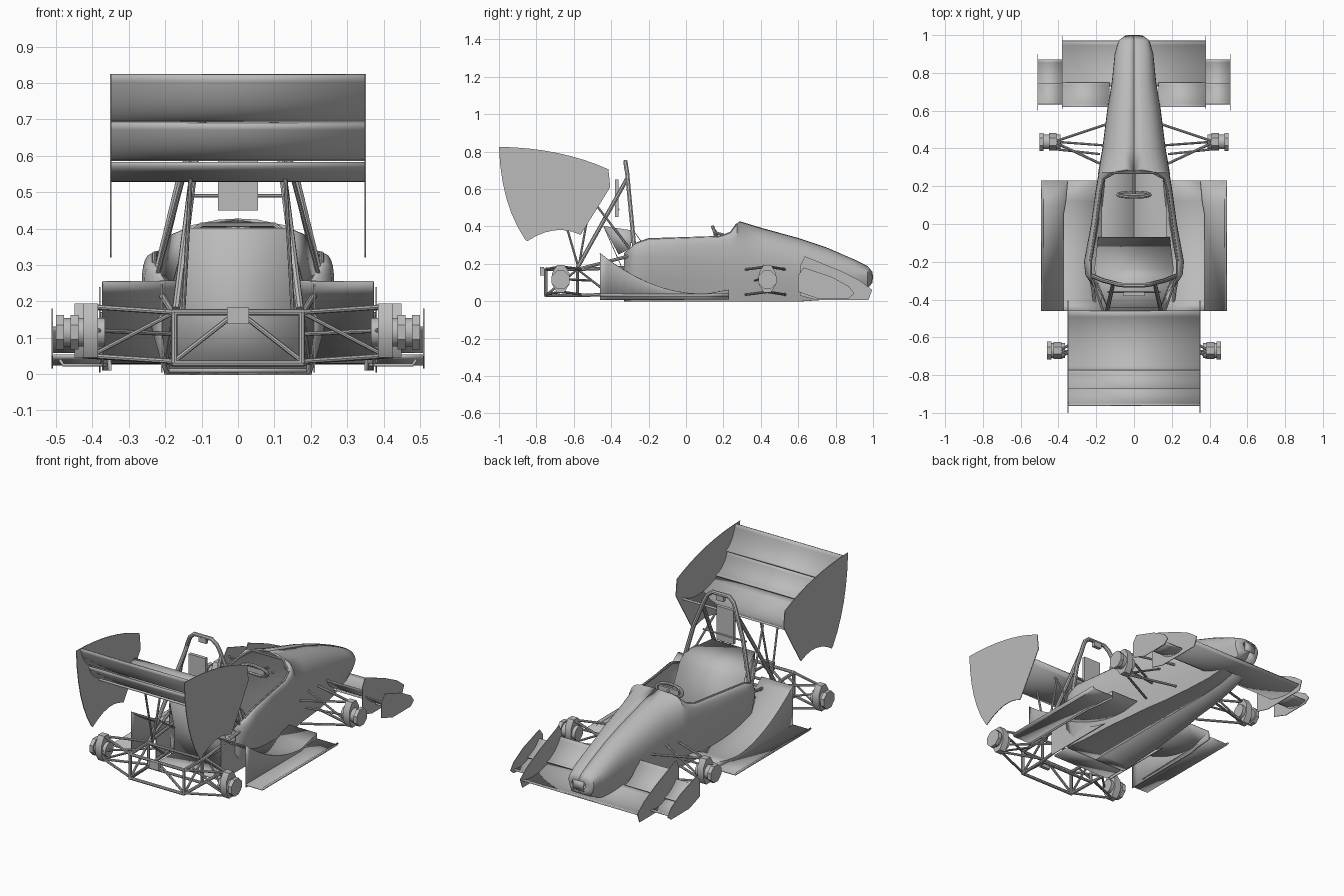
import bpy, bmesh, math
from mathutils import Vector, Matrix

cube = bpy.data.objects.get("Cube")
if cube:
    bpy.data.objects.remove(cube, do_unlink=True)

grey = bpy.data.materials.new("plain_grey")
grey.use_nodes = True
grey.diffuse_color = (0.5, 0.5, 0.5, 1)
grey.node_tree.nodes["Principled BSDF"].inputs["Base Color"].default_value = (0.5, 0.5, 0.5, 1)
SIDES = (("left", 1), ("right", -1))


def add(name, bm, thick=0, smooth=True):
    bmesh.ops.recalc_face_normals(bm, faces=bm.faces)
    mesh = bpy.data.meshes.new(name)
    bm.to_mesh(mesh)
    bm.free()
    mesh.materials.append(grey)
    ob = bpy.data.objects.new(name, mesh)
    bpy.context.collection.objects.link(ob)
    if thick:
        mod = ob.modifiers.new("thickness", "SOLIDIFY")
        mod.thickness = thick
        mod.offset = 0
    if smooth:
        bpy.ops.object.select_all(action="DESELECT")
        ob.select_set(True)
        bpy.context.view_layer.objects.active = ob
        bpy.ops.object.shade_smooth_by_angle(angle=math.radians(35))
    return ob


def grid(name, rows, thick=0.004):
    bm = bmesh.new()
    vs = [[bm.verts.new(p) for p in row] for row in rows]
    for a, b in zip(vs, vs[1:]):
        for i in range(len(a) - 1):
            bm.faces.new((a[i], a[i + 1], b[i + 1], b[i]))
    bmesh.ops.remove_doubles(bm, verts=bm.verts, dist=1e-5)
    return add(name, bm, thick)


def sheet(name, prof, x0, x1, thick=0.004):
    return grid(name, [[(x, y, z) for x in (x0, x1)] for y, z in prof], thick)


def plate(name, outline, x, thick=0.004):
    bm = bmesh.new()
    bm.faces.new([bm.verts.new((x, y, z)) for y, z in outline])
    return add(name, bm, thick, False)


def arc(a, b, c, n=10):
    a, b, c = Vector(a), Vector(b), Vector(c)
    return [tuple(a * (1 - t) ** 2 + b * 2 * t * (1 - t) + c * t * t)
            for t in (i / n for i in range(n + 1))]


def tube(name, pts, r=0.007, cyclic=False):
    cu = bpy.data.curves.new(name, "CURVE")
    cu.dimensions = "3D"
    cu.bevel_depth = r
    cu.bevel_resolution = 2
    cu.use_fill_caps = True
    sp = cu.splines.new("POLY")
    sp.points.add(len(pts) - 1)
    for p, q in zip(sp.points, pts):
        p.co = (*q, 1)
    sp.use_cyclic_u = cyclic
    tmp = bpy.data.objects.new(name, cu)
    bm = bmesh.new()
    bpy.context.collection.objects.link(tmp)
    mesh = bpy.data.meshes.new_from_object(tmp.evaluated_get(bpy.context.evaluated_depsgraph_get()))
    bm.from_mesh(mesh)
    bpy.data.objects.remove(tmp, do_unlink=True)
    return add(name, bm)


def pair(name, pts, r=0.007):
    for side, s in SIDES:
        tube(f"{side}_{name}", [(s * x, y, z) for x, y, z in pts], r)


def drum(name, x0, x1, y, z, r, n, sy=1):
    bm = bmesh.new()
    m = (Matrix.Translation(((x0 + x1) / 2, y, z)) @ Matrix.Diagonal((1, sy, 1, 1))
         @ Matrix.Rotation(math.pi / 2, 4, "Y") @ Matrix.Rotation(math.pi / n, 4, "Z"))
    bmesh.ops.create_cone(bm, cap_ends=True, segments=n, radius1=r, radius2=r,
                          depth=abs(x1 - x0), matrix=m)
    return add(name, bm)


def box(name, centre, size):
    bm = bmesh.new()
    bmesh.ops.create_cube(bm, size=1, matrix=Matrix.Translation(centre) @ Matrix.Diagonal((*size, 1)))
    return add(name, bm, 0, False)


# Body shell: y, bottom z, bottom half width, widest half width, its z, rim x, rim z
stations = [
    (.995, .10, .02, .045, .13, 0, .155), (.97, .07, .06, .08, .13, 0, .185),
    (.9, .04, .07, .1, .13, 0, .22), (.75, .01, .09, .115, .14, 0, .285),
    (.6, 0, .11, .14, .16, 0, .335), (.4, 0, .13, .165, .2, 0, .39),
    (.285, 0, .15, .185, .22, 0, .425), (.272, 0, .15, .187, .22, .1, .41),
    (.24, 0, .155, .19, .22, .16, .365), (.18, 0, .16, .2, .22, .175, .342),
    (0, 0, .18, .225, .23, .2, .336), (-.2, 0, .19, .262, .24, .23, .33),
    (-.27, 0, .2, .255, .24, .23, .305), (-.33, 0, .2, .215, .23, .2, .255)]


def section(st):
    y, zb, wb, w, zs, wt, zt = st
    half = [(0, zb), (wb, zb), (wb + (w - wb) * .6, zb + (zs - zb) * .5)]
    for i in range(9):
        a = i / 8 * math.pi / 2
        c, s = max(math.cos(a), 0) ** .75, math.sin(a) ** .75
        half.append((wt + (w - wt) * c, zs + (zt - zs) * s))
    return y, half


for side, s in SIDES:
    rows = [[(s * x, y, z) for x, z in half] for y, half in map(section, stations)]
    grid(f"{side}_body_shell", rows, 0.005)
sheet("nose_tip", [(.995, .10), (.998, .13), (.995, .155)], -.035, .035)
sheet("rear_floor", [(-.32, .01), (-.46, .01)], -.19, .19, .01)
rim = [(st[5], st[0], st[6]) for st in stations[7:13]]
tube("cockpit_rim", [(-x, y, z) for x, y, z in reversed(rim)] + rim, .007)

# Seat back, head shelf and firewall
grid("seat_back", [[(-w, y, z), (w, y, z)] for w, y, z in
                   ((.19, -.07, .06), (.21, -.24, .32), (.2, -.28, .375), (.14, -.44, .40))])
grid("firewall", [[(-w, y, z), (w, y, z)] for w, y, z in
                  ((.14, -.44, .40), (.18, -.33, .15), (.19, -.32, .01))])
for side, s in SIDES:
    grid(f"{side}_shelf_gusset", [[(s * .2, -.28, .375), (s * .14, -.44, .40)],
                                  [(s * .215, -.3, .28), (s * .18, -.36, .25)]])

# Roll hoop, head rest and steering wheel
leg = [(.235, -.27, .22), (.16, -.3, .53), (.1, -.315, .69), (.085, -.32, .72), (.055, -.324, .745)]
tube("main_hoop", leg + [(-x, y, z) for x, y, z in reversed(leg)], .012)
box("head_rest", (0, -.37, .55), (.11, .02, .2))
tube("head_rest_bar", [(-.14, -.36, .49), (.14, -.36, .49)], .005)
box("hoop_bracket", (0, -.322, .725), (.05, .02, .03))
wheel = [(.085 * math.cos(a), .155 - .012 * math.sin(a), .365 + .032 * math.sin(a))
         for a in (i * math.pi / 10 for i in range(20))]
tube("steering_wheel", wheel, .009, True)
box("steering_hub", (0, .155, .365), (.13, .014, .03))
tube("steering_column", [(0, .16, .365), (0, .28, .33)], .008)

# Rear tube frame
for z in (.17, .03):
    tube("rear_cross_tube", [(-.18, -.75, z), (.18, -.75, z)], .009)
    tube("middle_cross_tube", [(-.18, -.58, z), (.18, -.58, z)], .008)
    pair("long_tube", [(.175, -.75, z), (.18, -.58, z), (.2, -.31, z + .01)], .009)
for y in (-.75, -.58):
    pair("upright_tube", [(.175, y, .17), (.175, y, .03)], .009)
pair("rear_diagonal", [(.01, -.75, .165), (.17, -.75, .04)])
pair("side_diagonal", [(.175, -.75, .03), (.175, -.58, .17), (.195, -.4, .03)])
pair("hoop_brace", [(.11, -.315, .655), (.17, -.58, .18)], .011)
pair("lower_brace", [(.23, -.27, .25), (.18, -.58, .17)], .009)
box("jack_bracket", (0, -.77, .16), (.06, .02, .045))

# Rear wing with side plates and stays
sheet("rear_main_plane", arc((-.46, .575), (-.6, .49), (-.79, .578)), -.35, .35, .012)
sheet("rear_middle_flap", arc((-.775, .59), (-.85, .6), (-.885, .69)), -.35, .35, .008)
sheet("rear_upper_flap", arc((-.87, .697), (-.93, .72), (-.96, .823)), -.35, .35, .008)
outline = (arc((-1, .825), (-.67, .82), (-.415, .705), 8)
           + [(-.405, .61), (-.46, .52), (-.56, .36)]
           + arc((-.565, .355), (-.7, .42), (-.85, .32), 6)
           + arc((-.86, .33), (-.99, .52), (-1, .825), 6)[:-1])
for side, s in SIDES:
    plate(f"{side}_rear_wing_plate", outline, s * .35)
pair("rear_wing_stay", [(.13, -.68, .54), (.15, -.575, .18)], .006)
pair("front_wing_stay", [(.13, -.51, .54), (.15, -.575, .18)], .006)
pair("hoop_wing_stay", [(.15, -.5, .54), (.23, -.27, .24)], .006)

# Front wing
inner_plate = [(.61, .03), (.61, .19), (.635, .24), (.82, .165), (.93, .11), (.995, .06), (.975, .005), (.7, .005)]
outer_plate = [(.6, .05), (.6, .14), (.63, .18), (.78, .13), (.87, .08), (.9, .04), (.87, .015), (.7, .015)]
sheet("front_main_plane", arc((.97, .045), (.86, .01), (.73, .06)), -.38, .38, .008)
for side, s in SIDES:
    sheet(f"{side}_inner_flap", arc((.75, .07), (.68, .08), (.62, .17)), s * .13, s * .38)
    sheet(f"{side}_outer_plane", arc((.87, .035), (.8, .015), (.73, .05)), s * .38, s * .51, .008)
    sheet(f"{side}_outer_flap", arc((.745, .06), (.68, .07), (.635, .13)), s * .38, s * .51)
    plate(f"{side}_inner_wing_plate", inner_plate, s * .38)
    plate(f"{side}_outer_wing_plate", outer_plate, s * .51)

# Floor tunnels and foot plates
roof = [(.23, .06), (.12, .04)] + arc((.05, .04), (-.2, .05), (-.46, .255), 12)
edge = [.35, .36] + [.372] * 13
for side, s in SIDES:
    rows = [[(s * .17, y, z), (s * e, y, z), (s * e, y, .01)] for (y, z), e in zip(roof, edge)]
    grid(f"{side}_tunnel", rows)
    plate(f"{side}_inner_fence", [(-.46, .005), (-.46, .255), (-.3, .14), (-.1, .03), (0, .005)], s * .21)
    rows = [[(s * x, y, z) for x, z in ((e, .025), (.48, .025), (.49, .04))]
            for y, e in ((.23, .35), (.1, .36), (-.46, .372))]
    grid(f"{side}_foot_plate", rows, .008)

# Hubs and suspension arms: axle y, inner hub x, outer x, arm roots (x, y)
axles = {"front": (.435, .41, .5, ((.14, .53), (.18, .32))),
         "rear": (-.67, .385, .46, ((.175, -.75), (.18, -.56)))}
for end, (y, x0, x1, roots) in axles.items():
    for side, s in SIDES:
        drum(f"{side}_{end}_upright", s * x0, s * (x0 + .04), y, .12, .08, 8, .62)
        drum(f"{side}_{end}_hub", s * (x0 - .02), s * x1, y, .115, .04, 16)
        drum(f"{side}_{end}_wheel_flange", s * (x1 - .022), s * x1, y, .115, .052, 8)
    for z, root_z in ((.185, .17), (.05, .035)):
        for rx, ry in roots:
            pair(f"{end}_arm", [(x0 + .015, y, z), (rx, ry, root_z)])
    pair(f"{end}_push_rod", [(x0, y, .06), (roots[0][0], y - .02, .2 if end == "front" else .17)], .006)
    pair(f"{end}_track_rod", [(x0, y - .04, .12), (roots[1][0], roots[1][1] + .05, .11)], .006)
